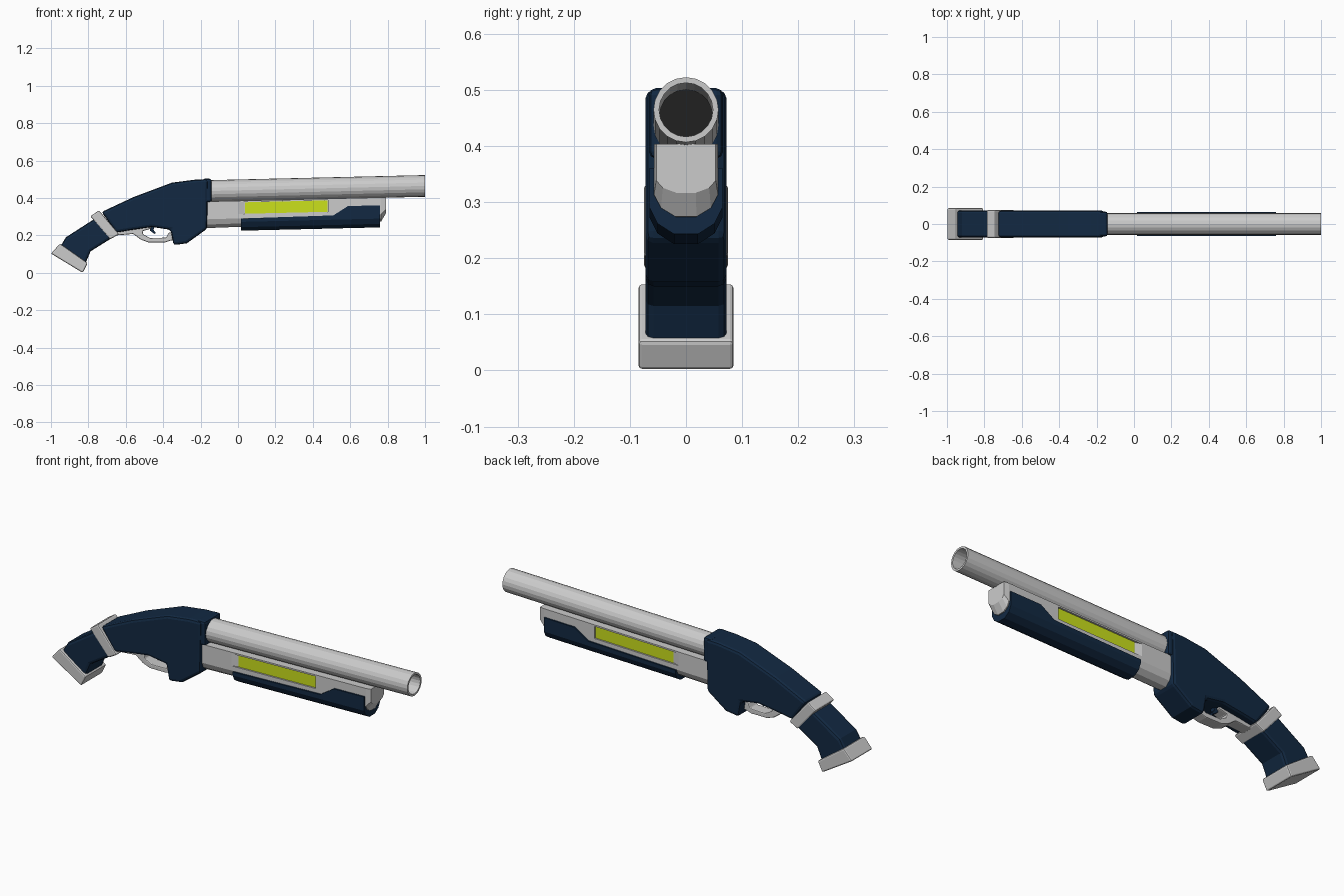
import bpy, bmesh, math

if "Cube" in bpy.data.objects:
    bpy.data.objects.remove(bpy.data.objects["Cube"])

TILT = 0.0236  # upward slope of barrel assembly


def material(name, color):
    m = bpy.data.materials.new(name)
    m.diffuse_color = (*color, 1)
    m.use_nodes = True
    m.node_tree.nodes["Principled BSDF"].inputs["Base Color"].default_value = m.diffuse_color
    return m


NAVY = material("navy", (0.006, 0.022, 0.055))
LIME = material("lime", (0.6, 0.75, 0.012))
DARK = material("dark", (0.015, 0.015, 0.015))


def finish(name, bm, mat=None, bevel=0, tilt=0):
    for v in bm.verts:
        v.co.z += tilt * v.co.x
    bmesh.ops.recalc_face_normals(bm, faces=bm.faces)
    me = bpy.data.meshes.new(name)
    bm.to_mesh(me)
    bm.free()
    ob = bpy.data.objects.new(name, me)
    bpy.context.collection.objects.link(ob)
    if mat:
        me.materials.append(mat)
    if bevel:
        b = ob.modifiers.new("bevel", "BEVEL")
        b.width, b.segments, b.limit_method = bevel, 2, "ANGLE"
        b.angle_limit = math.radians(40)
    return ob


def prism(name, pts, half, mat=None, bevel=0, tilt=0):
    """Side profile (x, z) extruded across y."""
    bm = bmesh.new()
    f = bm.faces.new([bm.verts.new((x, -half, z)) for x, z in pts])
    r = bmesh.ops.extrude_face_region(bm, geom=[f])
    for v in r["geom"]:
        if isinstance(v, bmesh.types.BMVert):
            v.co.y = half
    return finish(name, bm, mat, bevel, tilt)


def loft(name, rings, mat=None, caps=True):
    """Rings of (x, [(y, z), ...]) joined along x."""
    bm = bmesh.new()
    rows = [[bm.verts.new((x, y, z)) for y, z in sec] for x, sec in rings]
    n = len(rows[0])
    for a, b in zip(rows, rows[1:]):
        for i in range(n):
            bm.faces.new((a[i], a[(i + 1) % n], b[(i + 1) % n], b[i]))
    if caps:
        bm.faces.new(rows[0])
        bm.faces.new(rows[-1])
    return finish(name, bm, mat, tilt=TILT)


def circle(r, zc=0.441, n=20):
    return [(r * math.cos(2 * math.pi * i / n), zc + r * math.sin(2 * math.pi * i / n)) for i in range(n)]


def u_section(w, top, mid, bottom):
    right = [(w, top), (w, mid), (w * 0.78, mid + (bottom - mid) * 0.6), (w * 0.33, bottom)]
    return right + [(-y, z) for y, z in reversed(right)]


# Barrel with open bore and dark bottom
loft("barrel", [(-0.15, circle(0.058)), (1.0, circle(0.058)), (1.0, circle(0.048)), (0.5, circle(0.048))], caps=False)
loft("bore_end", [(0.49, circle(0.048)), (0.51, circle(0.048))], DARK)

# Magazine housing with a rounded underside and tapered nose
mag = loft("magazine_housing", [
    (-0.18, u_section(0.057, 0.385, 0.29, 0.243)),
    (0.765, u_section(0.057, 0.385, 0.295, 0.256)),
    (0.79, u_section(0.053, 0.385, 0.32, 0.298))])

# Side recesses, one lime panel spanning both
for s in (-1, 1):
    bm = bmesh.new()
    plan = [(0.0, 0.058), (0.035, 0.047), (0.48, 0.047), (0.48, 0.08), (0.0, 0.08)]
    f = bm.faces.new([bm.verts.new((x, s * y, 0.315)) for x, y in plan])
    r = bmesh.ops.extrude_face_region(bm, geom=[f])
    for v in r["geom"]:
        if isinstance(v, bmesh.types.BMVert):
            v.co.z = 0.377
    cutter = finish("recess_cutter", bm, tilt=TILT)
    cutter.hide_render = True
    cutter.hide_viewport = True
    cutter.display_type = "WIRE"
    m = mag.modifiers.new("recess", "BOOLEAN")
    m.object, m.operation, m.solver = cutter, "DIFFERENCE", "EXACT"
prism("side_panel", [(0.037, 0.315), (0.479, 0.315), (0.479, 0.376), (0.037, 0.376)], 0.049, LIME, tilt=TILT)

# Pump handle, raised toward the front
loft("pump_handle", [(x, u_section(0.065, top, 0.272, 0.225)) for x, top in
                     ((0.015, 0.29), (0.51, 0.295), (0.588, 0.343), (0.76, 0.343))], NAVY)

# Receiver and collar
prism("receiver", [(-0.16, 0.5), (-0.23, 0.498), (-0.353, 0.482), (-0.556, 0.406), (-0.73, 0.325),
                   (-0.65, 0.215), (-0.578, 0.228), (-0.46, 0.245), (-0.36, 0.23), (-0.345, 0.148),
                   (-0.273, 0.158), (-0.166, 0.235)], 0.072, NAVY, 0.014)
prism("collar", [(-0.19, 0.503), (-0.141, 0.503), (-0.141, 0.378), (-0.19, 0.378)], 0.066, NAVY, 0.012)

# Grip, band and butt cap
prism("grip", [(-0.76, 0.293), (-0.92, 0.19), (-0.96, 0.125), (-0.82, 0.04), (-0.788, 0.115),
               (-0.66, 0.195)], 0.072, NAVY, 0.014)
prism("grip_band", [(-0.79, 0.302), (-0.743, 0.334), (-0.636, 0.206), (-0.684, 0.179)], 0.075, None, 0.007)
prism("butt_cap", [(-0.952, 0.156), (-1.0, 0.103), (-0.83, 0.0), (-0.804, 0.052)], 0.085, None, 0.007)

# Trigger guard and trigger
prism("trigger_guard", [(-0.65, 0.2), (-0.56, 0.208), (-0.52, 0.178), (-0.48, 0.163), (-0.39, 0.163),
                        (-0.335, 0.18), (-0.335, 0.215), (-0.37, 0.215), (-0.385, 0.188), (-0.47, 0.186),
                        (-0.507, 0.206), (-0.51, 0.223), (-0.465, 0.236), (-0.465, 0.255),
                        (-0.65, 0.23)], 0.03, None, 0.005)
prism("trigger", [(-0.475, 0.25), (-0.47, 0.225), (-0.445, 0.207), (-0.44, 0.215), (-0.452, 0.23),
                  (-0.445, 0.25)], 0.012, NAVY)
